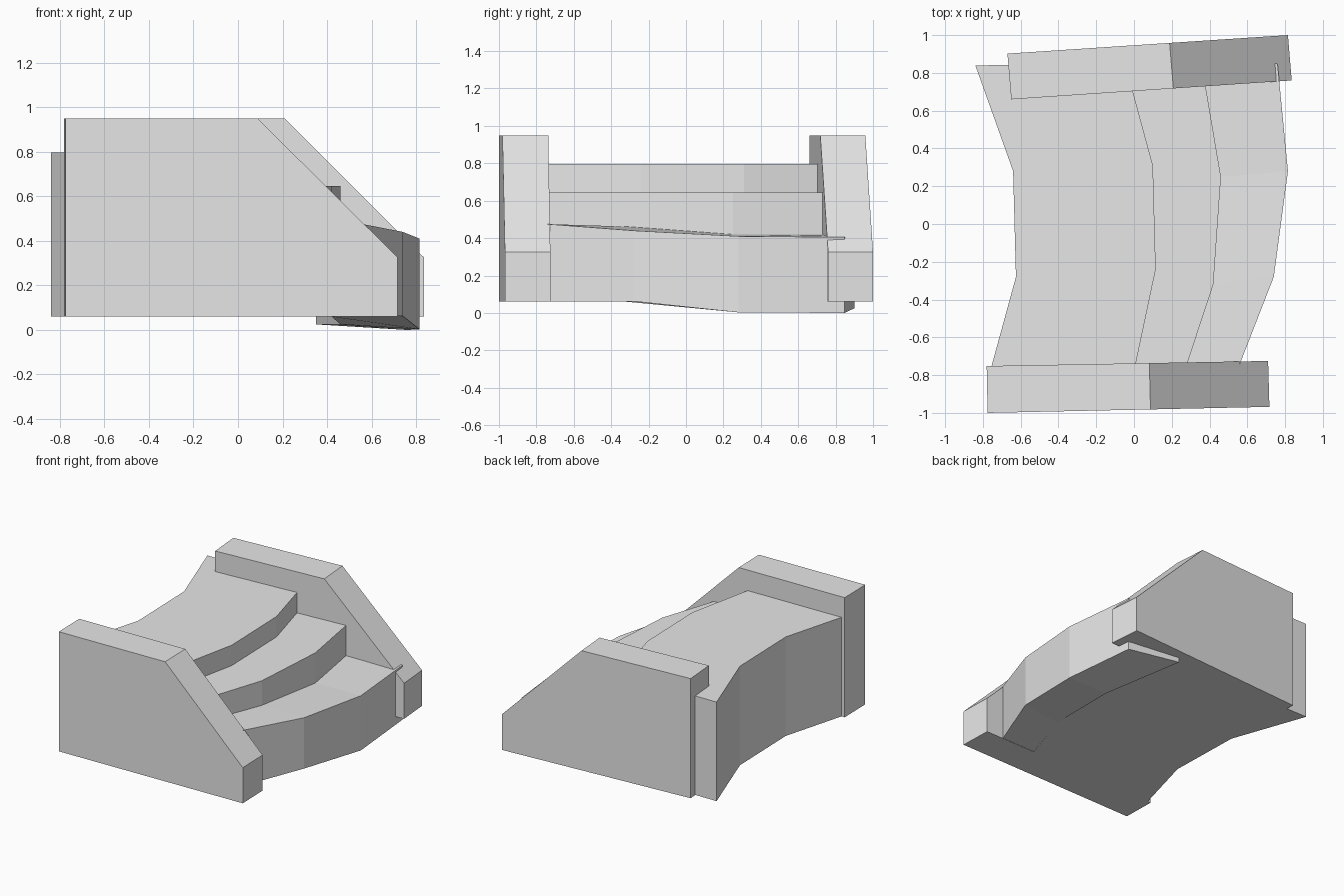
import bpy
import bmesh

cube = bpy.data.objects.get("Cube")
if cube:
    bpy.data.objects.remove(cube, do_unlink=True)

stone = bpy.data.materials.new("plain grey stone")
stone.use_nodes = True
grey = (0.8, 0.8, 0.8, 1)
stone.diffuse_color = grey
stone.node_tree.nodes["Principled BSDF"].inputs["Base Color"].default_value = grey


def loft(name, sections):
    """Join matching cross-sections into one closed solid."""
    bm = bmesh.new()
    rings = [[bm.verts.new(p) for p in section] for section in sections]
    for a, b in zip(rings, rings[1:]):
        for i in range(len(a)):
            j = (i + 1) % len(a)
            bm.faces.new((a[i], a[j], b[j], b[i]))
    bm.faces.new(rings[0])
    bm.faces.new(rings[-1])
    bmesh.ops.recalc_face_normals(bm, faces=bm.faces)
    mesh = bpy.data.meshes.new(name)
    bm.to_mesh(mesh)
    bm.free()
    mesh.materials.append(stone)
    obj = bpy.data.objects.new(name, mesh)
    bpy.context.collection.objects.link(obj)


def step(name, inner, outer, inner_top, outer_top, inner_base, outer_base):
    """Curved tread between two plan rails, with heights per station."""
    sections = []
    for (xi, yi), (xo, yo), ti, to, bi, bo in zip(
            inner, outer, inner_top, outer_top, inner_base, outer_base):
        sections.append([(xi, yi, bi), (xo, yo, bo), (xo, yo, to), (xi, yi, ti)])
    loft(name, sections)


def wall(name, side_a, side_b):
    """Side wall with a sloping front, between two plan edges."""
    sections = []
    for (x0, y0), (x1, y1) in (side_a, side_b):
        profile = [(0, 0.06), (1, 0.06), (1, 0.325), (0.578, 0.95), (0, 0.95)]
        sections.append([(x0 + (x1 - x0) * t, y0 + (y1 - y0) * t, z)
                         for t, z in profile])
    loft(name, sections)


# Plan rails, from the back of the flight to its front
back_rail = [(-0.755, -0.755), (-0.625, -0.28), (-0.64, 0.28), (-0.84, 0.84)]
upper_rail = [(0.005, -0.76), (0.115, -0.24), (0.1, 0.31), (-0.045, 0.845)]
middle_rail = [(0.275, -0.76), (0.42, -0.32), (0.46, 0.25), (0.35, 0.9)]
lower_rail = [(0.56, -0.742), (0.74, -0.28), (0.815, 0.28), (0.76, 0.848)]

# Three curved steps
floor = [0.06] * 4
high = [0.797] * 4
mid = [0.645] * 4
step("upper_step", back_rail, upper_rail, high, high, floor, floor)
step("middle_step", upper_rail, middle_rail, mid, mid, floor, floor)
step("lower_step", middle_rail, lower_rail,
     [0.475, 0.462, 0.42, 0.42], [0.475, 0.44, 0.41, 0.405],
     [0.062, 0.06, 0.025, 0.025], [0.062, 0.062, 0.003, 0.0])

# Two side walls
wall("front_wall", ((-0.775, -1), (0.717, -0.968)), ((-0.78, -0.752), (0.71, -0.725)))
wall("back_wall", ((-0.65, 0.66), (0.835, 0.76)), ((-0.67, 0.902), (0.815, 1)))
